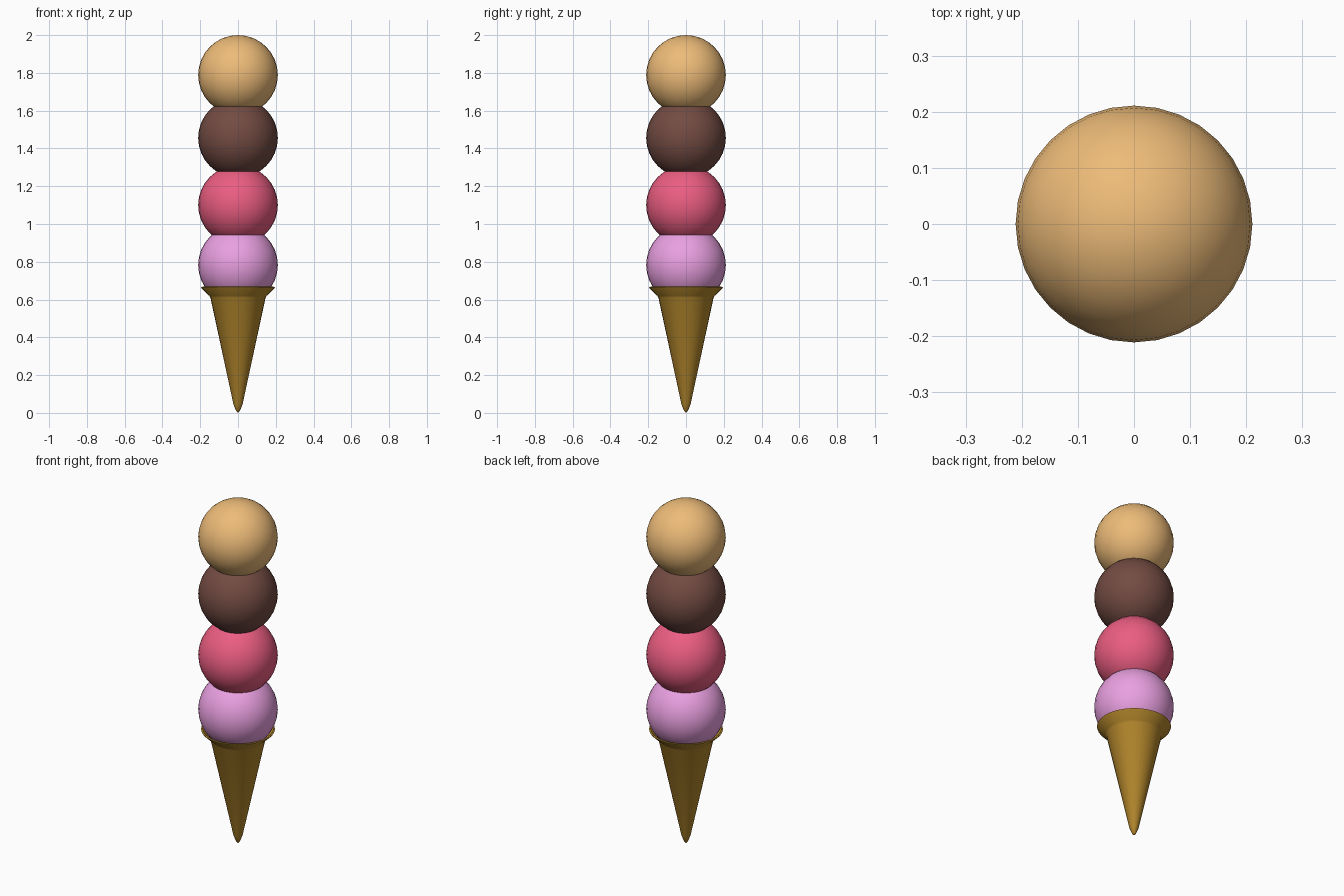
import bpy, bmesh, math

if "Cube" in bpy.data.objects:
    bpy.data.objects.remove(bpy.data.objects["Cube"])


def material(name, color):
    m = bpy.data.materials.new(name)
    m.diffuse_color = (*color, 1)
    m.use_nodes = True
    m.node_tree.nodes["Principled BSDF"].inputs["Base Color"].default_value = m.diffuse_color
    return m


def finish(bm, name, mat):
    bmesh.ops.recalc_face_normals(bm, faces=bm.faces)
    mesh = bpy.data.meshes.new(name)
    bm.to_mesh(mesh)
    bm.free()
    mesh.materials.append(mat)
    obj = bpy.data.objects.new(name, mesh)
    bpy.context.collection.objects.link(obj)
    bpy.ops.object.select_all(action='DESELECT')
    obj.select_set(True)
    bpy.context.view_layer.objects.active = obj
    bpy.ops.object.shade_smooth_by_angle(angle=math.radians(40))


# Scoops, bottom to top
SCOOP_RADIUS = 0.211
scoops = [
    ("scoop_lilac", 0.783, (0.82, 0.35, 0.75)),
    ("scoop_strawberry", 1.10, (0.83, 0.11, 0.22)),
    ("scoop_chocolate", 1.456, (0.17, 0.07, 0.055)),
    ("scoop_caramel", 1.789, (0.85, 0.50, 0.19)),
]
for name, z, color in scoops:
    bm = bmesh.new()
    bmesh.ops.create_uvsphere(bm, u_segments=32, v_segments=16, radius=SCOOP_RADIUS)
    bmesh.ops.translate(bm, verts=bm.verts, vec=(0, 0, z))
    finish(bm, name, material(name, color))

# Wafer cone: outer wall, flared lip and inner wall, turned around z
profile = [(0, 0), (0.010, 0.010), (0.024, 0.045), (0.146, 0.610), (0.152, 0.620),
           (0.193, 0.659), (0.196, 0.666), (0.188, 0.668), (0.143, 0.626),
           (0.132, 0.605), (0.020, 0.085), (0, 0.06)]
bm = bmesh.new()
verts = [bm.verts.new((r, 0, z)) for r, z in profile]
edges = [bm.edges.new(pair) for pair in zip(verts, verts[1:])]
bmesh.ops.spin(bm, geom=verts + edges, cent=(0, 0, 0), axis=(0, 0, 1),
               angle=math.tau, steps=32, use_merge=True)
bmesh.ops.remove_doubles(bm, verts=bm.verts, dist=0.0001)
finish(bm, "wafer_cone", material("wafer", (0.45, 0.24, 0.025)))
